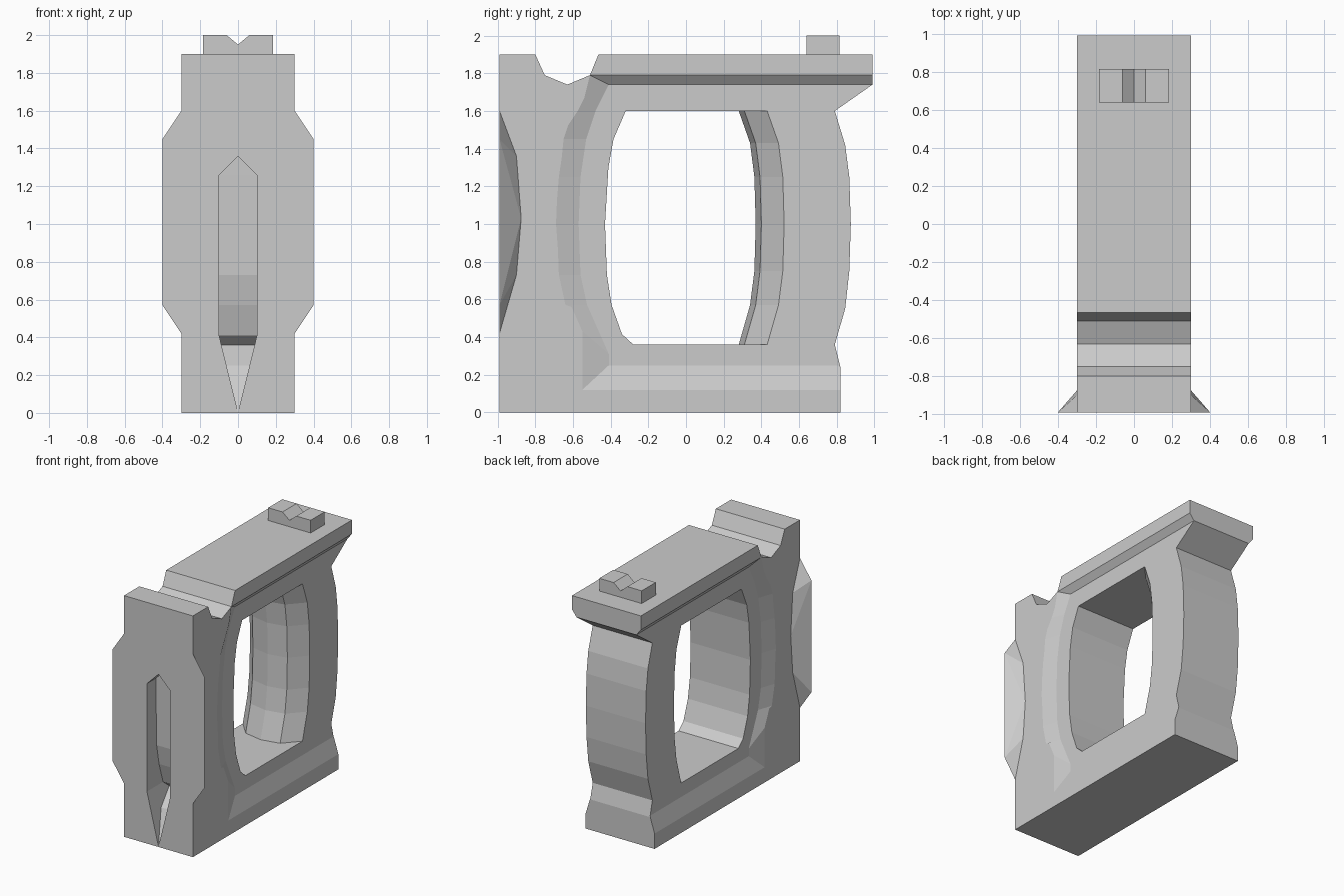
import bpy
import bmesh
from mathutils import Vector

if "Cube" in bpy.data.objects:
    bpy.data.objects.remove(bpy.data.objects["Cube"], do_unlink=True)

grey = bpy.data.materials.new("matte_grey")
grey.use_nodes = True
COLOUR = (0.6, 0.6, 0.6, 1)
grey.diffuse_color = COLOUR
grey.node_tree.nodes["Principled BSDF"].inputs["Base Color"].default_value = COLOUR


def finish(name, bm):
    bmesh.ops.remove_doubles(bm, verts=bm.verts, dist=0.0001)
    bmesh.ops.recalc_face_normals(bm, faces=bm.faces)
    mesh = bpy.data.meshes.new(name)
    bm.to_mesh(mesh)
    bm.free()
    mesh.materials.append(grey)
    obj = bpy.data.objects.new(name, mesh)
    bpy.context.scene.collection.objects.link(obj)
    return obj


def loft(name, rings):
    """Skin a closed solid through rings that have equal point counts."""
    bm = bmesh.new()
    loops = [[bm.verts.new(p) for p in ring] for ring in rings]
    n = len(loops[0])
    for a, b in zip(loops, loops[1:]):
        for i in range(n):
            j = (i + 1) % n
            bm.faces.new((a[i], a[j], b[j], b[i]))
    bm.faces.new(loops[0])
    bm.faces.new(loops[-1])
    return finish(name, bm)


def side_ring(x, profile):
    return [Vector((x, y, z)) for y, z in profile]


def cut(target, cutter):
    mod = target.modifiers.new("cut", "BOOLEAN")
    mod.operation = "DIFFERENCE"
    mod.solver = "EXACT"
    mod.object = cutter
    cutter.hide_render = True
    bpy.context.view_layer.objects.active = target
    bpy.ops.object.modifier_apply(modifier=mod.name)
    bpy.data.objects.remove(cutter, do_unlink=True)


# Main frame: side silhouette extruded across the width
silhouette = [(-.99, 0), (.82, 0), (.82, .24), (.79, .36), (.845, .55),
              (.867, .75), (.875, 1), (.867, 1.25), (.845, 1.42), (.79, 1.6),
              (.99, 1.74), (.99, 1.9), (-.465, 1.9), (-.51, 1.79),
              (-.63, 1.74), (-.75, 1.79), (-.8, 1.9), (-.99, 1.9)]
frame = loft("frame", [side_ring(x, silhouette) for x in (-.3, .3)])

# Shallow bevelled recess on each side
outer = [(-.51, 1.79), (-.575, 1.6), (-.65, 1.45), (-.675, 1.25), (-.69, 1),
         (-.675, .73), (-.64, .57), (-.55, .43), (-.55, .12), (1.2, .12), (1.2, 1.79)]
inner = [(-.41, 1.74), (-.48, 1.6), (-.53, 1.45), (-.56, 1.25), (-.57, 1),
         (-.56, .73), (-.525, .57), (-.41, .31), (-.41, .25), (1.2, .25), (1.2, 1.74)]
flared = [(2 * a - c, 2 * b - d) for (a, b), (c, d) in zip(outer, inner)]
for s in (-1, 1):
    cut(frame, loft("recess_cutter", [side_ring(.26 * s, inner),
                                      side_ring(.34 * s, flared)]))

# Hand opening, with the rear wall bulging forward at the middle
hole_front = [(-.32, 1.6), (-.385, 1.45), (-.412, 1.3), (-.43, 1), (-.42, .73),
              (-.395, .57), (-.34, .415), (-.28, .36)]
hole_back = [(.43, .36), (.49, .57), (.513, .75), (.52, 1), (.513, 1.25),
             (.49, 1.43), (.43, 1.6)]
bulge = [(-.3, -.045), (-.15, .12), (0, .15), (.15, .12), (.3, -.045)]
cut(frame, loft("opening_cutter", [
    side_ring(x, hole_front + [(y - d, z) for y, z in hole_back]) for x, d in bulge]))

# Pointed front groove: height, half width, back wall
groove = [(.003, 0, -.99), (.25, .061, -.87), (.36, .088, -.73), (.41, .1, -.79),
          (.57, .1, -.84), (.73, .1, -.87), (1.26, .1, -.88), (1.36, 0, -.88)]
cut(frame, loft("groove_cutter", [
    [(-w, -1.1, z), (w, -1.1, z), (w, y, z), (-w, y, z)] for z, w, y in groove]))

# Flared faceted wings on the front edges
wing = [(.3, -.99, .42), (.4, -.99, .57), (.4, -.99, 1.45), (.3, -.99, 1.6),
        (.3, -.9, .73), (.3, -.875, 1.03), (.3, -.9, 1.36)]
for side, s in (("left", 1), ("right", -1)):
    bm = bmesh.new()
    for x, y, z in wing:
        bm.verts.new((x * s, y, z))
    bmesh.ops.convex_hull(bm, input=bm.verts)
    finish(side + "_wing", bm)

# Notched rear block on the top
notch = [(-.185, 1.9), (.185, 1.9), (.185, 2), (.06, 2), (0, 1.95), (-.06, 2), (-.185, 2)]
loft("notched_block", [[(x, y, z) for x, z in notch] for y in (.64, .815)])
